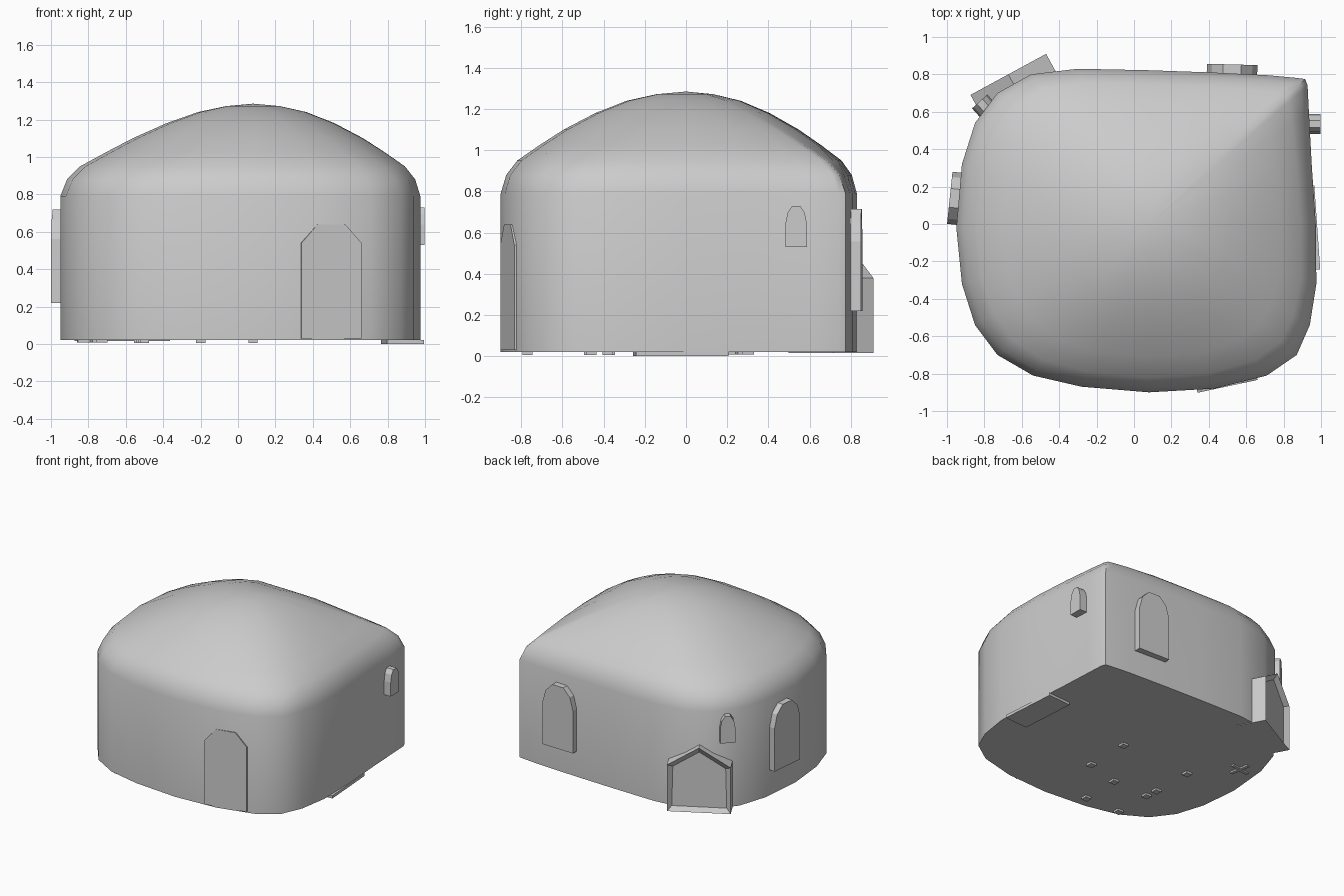
import bpy, bmesh, math
from mathutils import Vector, Matrix

if "Cube" in bpy.data.objects:
    bpy.data.objects.remove(bpy.data.objects["Cube"])


def finish(bm, name, smooth=False):
    bmesh.ops.recalc_face_normals(bm, faces=bm.faces)
    me = bpy.data.meshes.new(name)
    bm.to_mesh(me)
    bm.free()
    ob = bpy.data.objects.new(name, me)
    bpy.context.collection.objects.link(ob)
    if smooth:
        bpy.ops.object.select_all(action='DESELECT')
        ob.select_set(True)
        bpy.context.view_layer.objects.active = ob
        bpy.ops.object.shade_smooth_by_angle(angle=math.radians(40))
    return ob


def box(name, loc, size, angle=0):
    bm = bmesh.new()
    m = Matrix.Translation(loc) @ Matrix.Rotation(math.radians(angle), 4, 'Z') @ Matrix.Diagonal((*size, 1))
    bmesh.ops.create_cube(bm, size=1, matrix=m)
    return finish(bm, name)


def panel(name, profile, loc, angle, depth, recess=None):
    """Upright profile (u, z); local -y is the outward face, depth goes inward."""
    bm = bmesh.new()
    face = bm.faces.new([bm.verts.new((u, 0, z)) for u, z in profile])
    ext = bmesh.ops.extrude_face_region(bm, geom=[face], use_keep_orig=True)
    back = [v for v in ext['geom'] if isinstance(v, bmesh.types.BMVert)]
    bmesh.ops.translate(bm, verts=back, vec=(0, depth, 0))
    bmesh.ops.recalc_face_normals(bm, faces=bm.faces)
    if recess:
        front = [f for f in bm.faces if all(abs(v.co.y) < 1e-5 for v in f.verts)]
        bmesh.ops.inset_region(bm, faces=front, thickness=recess[0])
        for v in front[0].verts:
            v.co.y += recess[1]
    bm.transform(Matrix.Translation((*loc, 0)) @ Matrix.Rotation(math.radians(angle), 4, 'Z'))
    return finish(bm, name)


def arch(w, z0, z1, spring):
    h = w / 2
    zs = z0 + (z1 - z0) * spring
    zm = zs + (z1 - zs) * 0.62
    return [(-h, z0), (h, z0), (h, zs), (h * .8, zm), (h * .36, z1),
            (-h * .36, z1), (-h * .8, zm), (-h, zs)]


# rounded hut body: one plan outline, lofted up the wall and over the dome
plan = [(.08, -.90), (.43, -.88), (.71, -.81), (.87, -.70), (.94, -.54), (.975, -.32),
        (.972, 0), (.95, .32), (.935, .60), (.928, .74), (.915, .775), (.86, .782), (.72, .795),
        (.42, .81), (.08, .822), (-.30, .83), (-.55, .80), (-.73, .70), (-.85, .54),
        (-.92, .32), (-.95, -.02), (-.92, -.32), (-.85, -.54), (-.73, -.70), (-.54, -.81), (-.28, -.87)]
rings = [(1, .02), (1, .79), (.97, .88), (.91, .95), (.79, 1.025), (.66, 1.10),
         (.49, 1.18), (.32, 1.24), (.16, 1.272)]
centre = Vector((.08, 0))
bm = bmesh.new()
loops = []
for s, z in rings:
    loop = []
    for p in plan:
        d = Vector(p) - centre
        # the square corner rounds off toward the crown
        excess = max(0, d.length - .93) * (1 - s) * 1.6
        d *= s * (1 - min(excess, .2))
        loop.append(bm.verts.new((centre.x + d.x, centre.y + d.y, z)))
    loops.append(loop)
n = len(plan)
for a, b in zip(loops, loops[1:]):
    for i in range(n):
        bm.faces.new((a[i], a[(i + 1) % n], b[(i + 1) % n], b[i]))
bm.faces.new(loops[0][::-1])
crown = bm.verts.new((centre.x, centre.y, 1.285))
for i in range(n):
    bm.faces.new((loops[-1][i], loops[-1][(i + 1) % n], crown))
finish(bm, "hut_body", smooth=True)

# front door
panel("front_door", [(-.164, .03), (.164, .03), (.164, .54), (.075, .64), (-.075, .64), (-.164, .54)],
      (.5, -.868), 12, .06)

# arched windows: name, width, z range, spring, location, angle, depth
for name, w, z0, z1, sp, loc, ang, dep in [
        ("back_window", .27, .22, .715, .68, (.525, .853), 178.5, .06),
        ("left_window", .28, .22, .72, .68, (-.985, .14), -96, .06),
        ("small_right_window", .105, .53, .73, .55, (.998, .535), 90, .07),
        ("small_corner_window", .11, .55, .76, .55, (-.825, .655), 222, .09)]:
    panel(name, arch(w, z0, z1, sp), loc, ang, dep)

# gabled porch with a recessed opening
panel("porch", [(-.23, .015), (.23, .015), (.23, .38), (0, .525), (-.23, .38)],
      (-.672, .80), 208.5, .22, recess=(.045, .03))

# step under the right wall
box("side_step", (.88, -.025, .011), (.2, .45, .022), 4)

# small feet and a cross brace under the floor
feet = [(.08, -.02), (.08, -.38), (-.2, -.46), (-.51, -.47), (-.52, -.37), (-.53, -.04), (-.2, -.77), (-.5, -.77)]
for i, (x, y) in enumerate(feet):
    box(f"foot_{i + 1}", (x, y, .013), (.05, .05, .018))
for i, a in enumerate((10, 100)):
    box(f"cross_brace_{i + 1}", (-.78, .25, .015), (.16, .025, .014), a)
